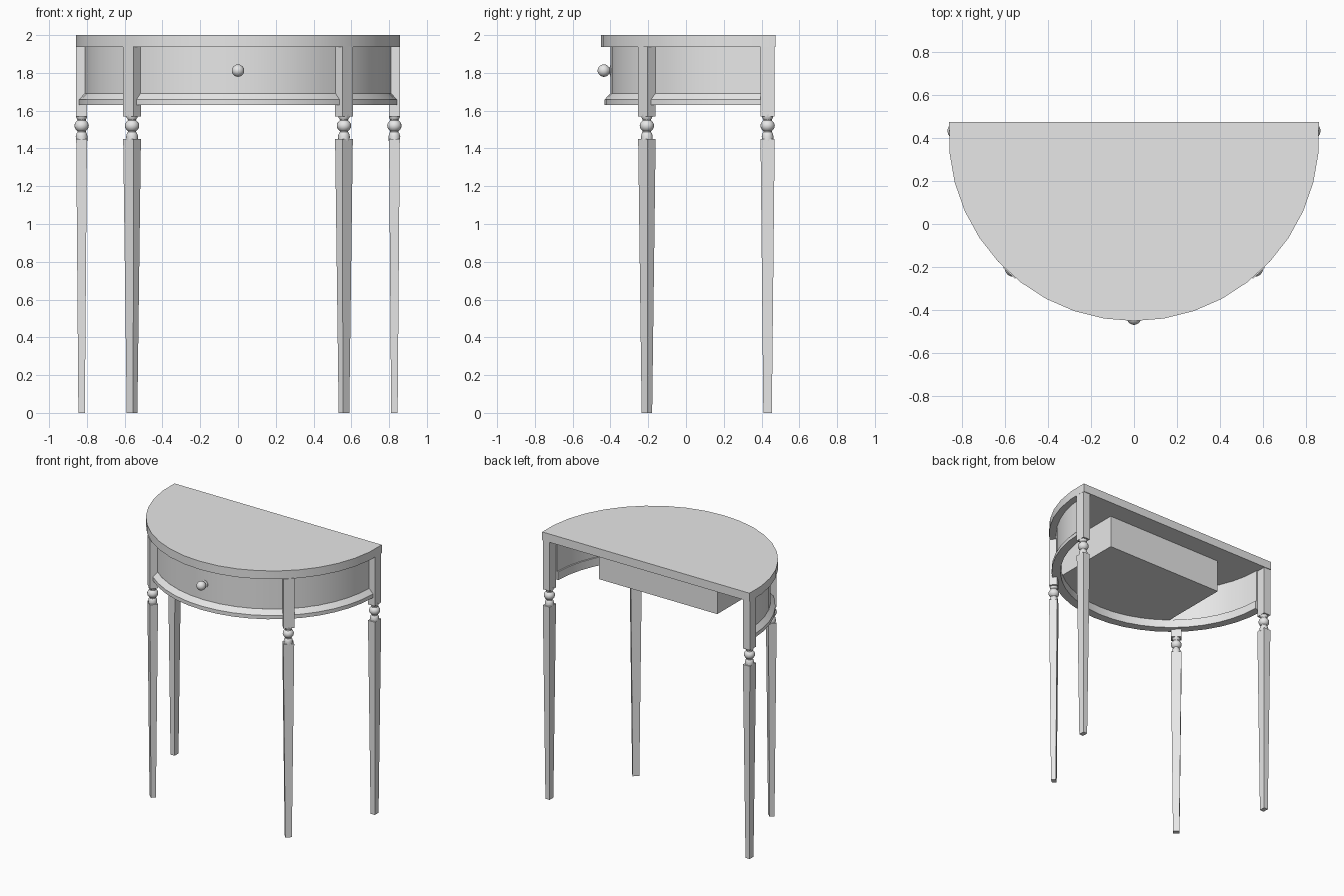
import bpy
import bmesh
from math import sin, cos, pi, radians, sqrt
from mathutils import Matrix, Vector

cube = bpy.data.objects.get("Cube")
if cube:
    bpy.data.objects.remove(cube, do_unlink=True)

CENTRE_Y = 0.41   # centre of the half-round plan
TOP_R = 0.86
APRON_R = 0.81

paint = bpy.data.materials.new("plain light grey")
paint.use_nodes = True
paint.diffuse_color = (0.8, 0.8, 0.8, 1)
paint.node_tree.nodes["Principled BSDF"].inputs["Base Color"].default_value = (0.8, 0.8, 0.8, 1)


def finish(name, bm, matrix=Matrix()):
    """Turn a bmesh into a named, shaded object."""
    bmesh.ops.recalc_face_normals(bm, faces=bm.faces)
    mesh = bpy.data.meshes.new(name)
    bm.to_mesh(mesh)
    bm.free()
    mesh.materials.append(paint)
    obj = bpy.data.objects.new(name, mesh)
    obj.matrix_world = matrix
    bpy.context.collection.objects.link(obj)
    bpy.ops.object.select_all(action="DESELECT")
    obj.select_set(True)
    bpy.context.view_layer.objects.active = obj
    bpy.ops.object.shade_smooth_by_angle(angle=radians(30))
    return obj


def arc_point(radius, angle):
    """Plan position; angle zero is the middle of the front."""
    return radius * sin(angle), CENTRE_Y - radius * cos(angle)


def loft(bm, rings):
    """Skin closed rings of points and cap both ends."""
    loops = [[bm.verts.new(p) for p in ring] for ring in rings]
    n = len(loops[0])
    for a, b in zip(loops, loops[1:]):
        for i in range(n):
            j = (i + 1) % n
            bm.faces.new((a[i], a[j], b[j], b[i]))
    bm.faces.new(loops[0])
    bm.faces.new(loops[-1])


def slab(name, outline, bottom, top):
    bm = bmesh.new()
    loft(bm, [[(x, y, z) for x, y in outline] for z in (bottom, top)])
    return finish(name, bm)


def arc_sweep(name, profile, start, end, steps):
    """Sweep a (radius, height) profile around the half-round plan."""
    bm = bmesh.new()
    rings = []
    for i in range(steps + 1):
        a = radians(start + (end - start) * i / steps)
        rings.append([(*arc_point(r, a), z) for r, z in profile])
    loft(bm, rings)
    return finish(name, bm)


def turned(name, profile, matrix, sides=16):
    """Lathe a (radius, height) profile about local z."""
    bm = bmesh.new()
    loft(bm, [[(r * cos(2 * pi * k / sides), r * sin(2 * pi * k / sides), z)
               for k in range(sides)] for r, z in profile])
    return finish(name, bm, matrix)


def post(name, sections, matrix):
    """Rectangular post from (width, depth, height) sections."""
    bm = bmesh.new()
    loft(bm, [[(sx * w / 2, sy * d / 2, z) for sx, sy in ((-1, -1), (1, -1), (1, 1), (-1, 1))]
              for w, d, z in sections])
    return finish(name, bm, matrix)


# Half-round table top
rim = [arc_point(TOP_R, radians(94.3) * i / 10) for i in range(-10, 11)]
slab("table_top", rim, 1.938, 2.0)

# Curved apron with the drawer front between the front legs
band = [(APRON_R, 1.68), (APRON_R, 1.94), (APRON_R - 0.02, 1.94), (APRON_R - 0.02, 1.68)]
arc_sweep("drawer_front", band, -42, 42, 10)
arc_sweep("right_apron", band, -89, -42, 6)
arc_sweep("left_apron", band, 42, 89, 6)

# Bevelled moulding along the lower edge
moulding = [(0.78, 1.63), (0.842, 1.63), (0.842, 1.658), (APRON_R, 1.692), (0.78, 1.692)]
arc_sweep("apron_moulding", moulding, -89, 89, 22)

# Drawer box running back from the drawer front
half = 0.49
reach = 0.795
box = [(half, 0.33), (-half, 0.33)]
for i in range(-4, 5):
    x = half * i / 4
    box.append((x, CENTRE_Y - sqrt(reach * reach - x * x)))
slab("drawer_box", box, 1.69, 1.935)

# Drawer knob, lathed along the front direction
ball = [(0.033 * sin(pi * k / 10), 0.042 - 0.033 * cos(pi * k / 10)) for k in range(3, 10)]
knob = [(0.03, -0.01), (0.03, 0.008), (0.014, 0.012)] + ball + [(0.003, 0.075)]
knob_matrix = Matrix.Translation((0, CENTRE_Y - APRON_R + 0.007, 1.812)) @ Matrix.Rotation(pi / 2, 4, "X")
turned("drawer_knob", knob, knob_matrix)

# Legs: square block, turned neck with bead, tapered shaft
bead = [(0.038 * cos(pi * k / 10), 1.52 + 0.034 * sin(pi * k / 10)) for k in range(-3, 4)]
neck = [(0.03, 1.44), (0.031, 1.465), (0.027, 1.48), (0.022, 1.487)] + bead
neck += [(0.022, 1.553), (0.028, 1.562), (0.03, 1.58)]
W, D = 0.075, 0.057
for side, sign in (("left", 1), ("right", -1)):
    for place, x, y, turn in (("front", 0.561, -0.207, 42), ("back", 0.828, 0.432, 90)):
        m = Matrix.Translation(Vector((sign * x, y, 0))) @ Matrix.Rotation(radians(sign * turn), 4, "Z")
        leg = f"{place}_{side}_leg"
        post(leg + "_block", [(W, D, 1.57), (W, D, 1.94)], m)
        turned(leg + "_neck", neck, m)
        post(leg + "_shaft", [(W * 0.6, D * 0.6, 0), (W, D, 1.45)], m)
